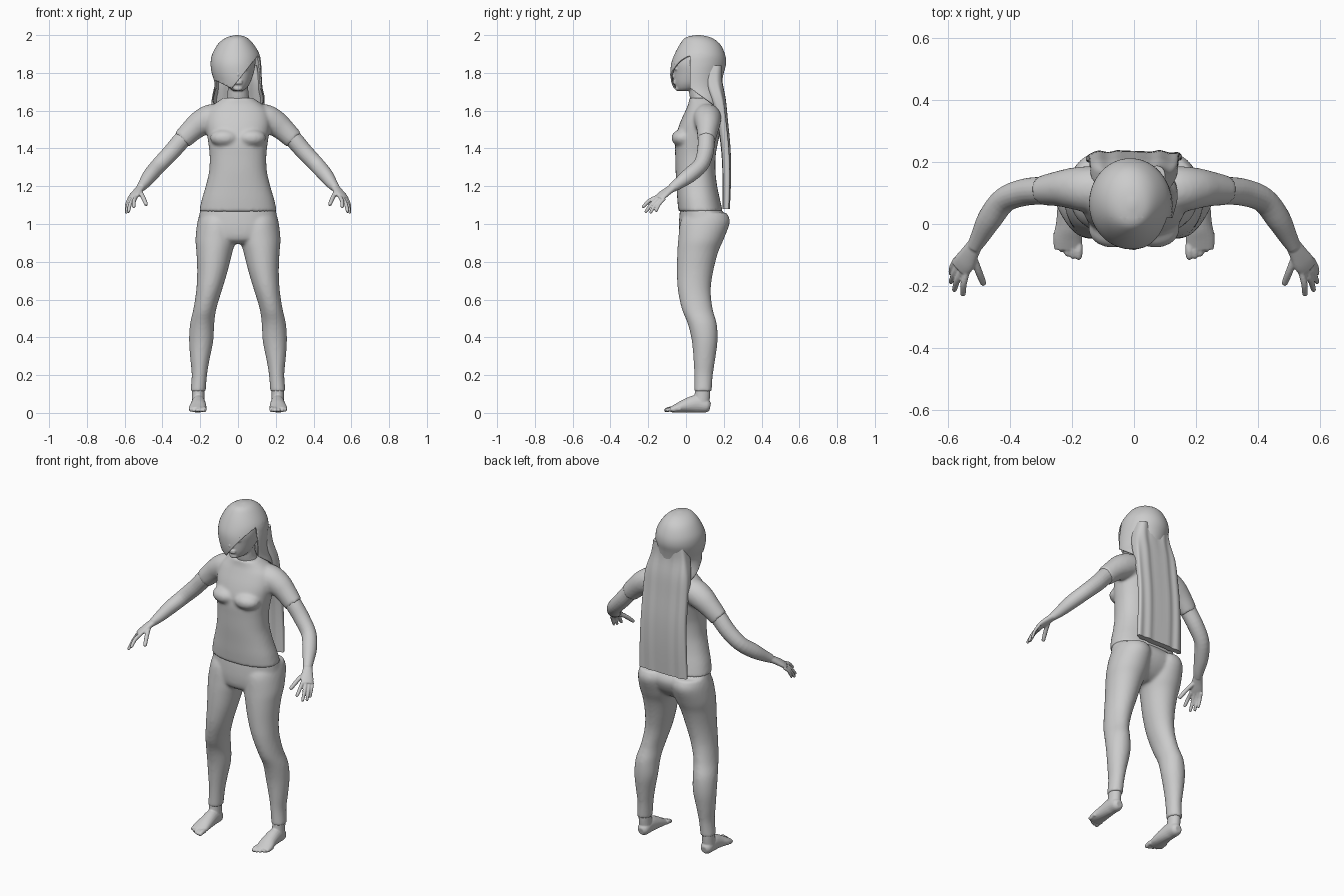
import bpy
import bmesh
from math import sin, cos, pi, copysign
from mathutils import Vector, Matrix

if "Cube" in bpy.data.objects:
    bpy.data.objects.remove(bpy.data.objects["Cube"], do_unlink=True)

grey = bpy.data.materials.new("plain_grey")
grey.use_nodes = True
grey.diffuse_color = (0.6, 0.6, 0.6, 1)
grey.node_tree.nodes["Principled BSDF"].inputs["Base Color"].default_value = (0.6, 0.6, 0.6, 1)


def refine(rows, steps=4):
    """Smooth spline through the rows of a section table."""
    out = []
    last = len(rows) - 1
    for i in range(last):
        a, b, c, d = (rows[min(max(j, 0), last)] for j in range(i - 1, i + 3))
        for k in range(steps):
            t = k / steps
            out.append([q + t / 2 * (r - p + t * (2 * p - 5 * q + 4 * r - s + t * (3 * (q - r) + s - p)))
                        for p, q, r, s in zip(a, b, c, d)])
    return out + [list(rows[last])]


def skin_rings(bm, rings, caps=(True, True)):
    loops = [[bm.verts.new(p) for p in ring] for ring in rings]
    n = len(loops[0])
    for low, high in zip(loops, loops[1:]):
        for i in range(n):
            j = (i + 1) % n
            bm.faces.new((low[i], low[j], high[j], high[i]))
    if caps[0]:
        bm.faces.new(loops[0])
    if caps[1]:
        bm.faces.new(loops[-1])


def power(v, p):
    return copysign(abs(v) ** p, v)


def loft(bm, rows, side=1, n=40, p=1.0, wave=0.0, caps=(True, True)):
    """Stack of level sections given as z, x min, x max, y min, y max."""
    rings = []
    for z, x0, x1, y0, y1 in refine(rows):
        ring = []
        for i in range(n):
            a = 2 * pi * i / n
            x = (x0 + x1) / 2 + (x1 - x0) / 2 * power(cos(a), p)
            y = (y0 + y1) / 2 + (y1 - y0) / 2 * power(sin(a), p)
            ring.append((side * x, y + wave * sin(x * 95), z))
        rings.append(ring)
    skin_rings(bm, rings, caps)


def tube(bm, rows, side=1, across=(0, 1, 0), n=20):
    """Limb along a path given as x, y, z, half width, half depth."""
    rows = refine(rows)
    pts = [Vector(r[:3]) for r in rows]
    rings = []
    for i, r in enumerate(rows):
        t = (pts[min(i + 1, len(pts) - 1)] - pts[max(i - 1, 0)]).normalized()
        u = Vector(across)
        u = (u - t * u.dot(t)).normalized()
        v = t.cross(u)
        ring = []
        for k in range(n):
            a = 2 * pi * k / n
            q = pts[i] + u * r[3] * cos(a) + v * r[4] * sin(a)
            ring.append((side * q.x, q.y, q.z))
        rings.append(ring)
    skin_rings(bm, rings)


def digit(bm, root, knuckle, tip, r, across):
    """Finger or toe with a rounded end."""
    tip = Vector(tip)
    end = tip + (tip - Vector(knuckle)).normalized() * r * 0.7
    tube(bm, [(*root, r, r), (*knuckle, r, r), (*tip, r * 0.85, r * 0.85),
              (*end, r * 0.4, r * 0.4)], across=across, n=12)


def ball(bm, centre, size):
    m = Matrix.Translation(centre) @ Matrix.Diagonal((*size, 1))
    bmesh.ops.create_uvsphere(bm, u_segments=24, v_segments=16, radius=1, matrix=m)


def finish(name, bm, voxel=0, relax=0, mirror=False):
    bmesh.ops.recalc_face_normals(bm, faces=bm.faces[:])
    for f in bm.faces:
        f.smooth = True
    mesh = bpy.data.meshes.new(name)
    bm.to_mesh(mesh)
    bm.free()
    mesh.materials.append(grey)
    ob = bpy.data.objects.new(name, mesh)
    bpy.context.collection.objects.link(ob)
    if voxel:
        m = ob.modifiers.new("blend", "REMESH")
        m.mode = "VOXEL"
        m.voxel_size = voxel
        m.use_smooth_shade = True
        m = ob.modifiers.new("relax", "SMOOTH")
        m.factor = 0.5
        m.iterations = relax
    if mirror:
        m = ob.modifiers.new("mirror", "MIRROR")
        m.use_mirror_merge = False
    return ob


# Shirt: torso, bust and sleeves blended together
bm = bmesh.new()
torso = [(1.065, .206, -.04, .195), (1.13, .192, -.046, .18), (1.2, .171, -.05, .165),
         (1.28, .153, -.055, .156), (1.36, .15, -.057, .157), (1.42, .156, -.058, .167),
         (1.48, .165, -.05, .18), (1.54, .172, -.03, .19), (1.6, .16, -.003, .19),
         (1.635, .125, .012, .175), (1.668, .08, .018, .145)]
loft(bm, [(z, -w, w, a, b) for z, w, a, b in torso], p=0.88)
for s in (1, -1):
    ball(bm, (s * .07, -.015, 1.455), (.078, .062, .048))
    tube(bm, [(.07, .11, 1.57, .07, .065), (.14, .112, 1.562, .075, .073),
              (.195, .115, 1.535, .068, .07), (.24, .114, 1.5, .058, .061),
              (.297, .108, 1.445, .048, .053)], side=s)
finish("shirt", bm, 0.009, 6)

# Trousers: hips and two legs
bm = bmesh.new()
hips = [(1.085, .198, -.03, .18), (1.03, .208, -.036, .215), (.97, .21, -.038, .2),
        (.92, .17, -.03, .16), (.895, .08, .0, .12)]
loft(bm, [(z, -w, w, a, b) for z, w, a, b in hips], p=0.9)
leg = [(1.06, .02, .2, .0, .215), (1.01, .008, .215, -.03, .232), (.92, .01, .225, -.041, .2),
       (.85, .03, .22, -.046, .17), (.75, .055, .216, -.048, .144), (.65, .085, .221, -.043, .131),
       (.55, .115, .236, -.022, .141), (.47, .126, .254, .01, .163), (.38, .131, .259, .031, .167),
       (.28, .151, .252, .04, .154), (.2, .164, .245, .044, .142), (.113, .171, .252, .044, .136)]
for s in (1, -1):
    loft(bm, leg, side=s)
finish("trousers", bm, 0.009, 5)

# Bare arms with hands
bm = bmesh.new()
tube(bm, [(.25, .112, 1.49, .046, .048), (.297, .108, 1.445, .045, .047),
          (.355, .102, 1.378, .044, .045), (.418, .078, 1.312, .041, .042),
          (.465, .018, 1.258, .041, .039), (.497, -.04, 1.214, .031, .03),
          (.517, -.075, 1.19, .025, .022)])
spread = (.55, .75, 0)
tube(bm, [(.51, -.062, 1.197, .024, .02), (.53, -.095, 1.175, .03, .018),
          (.548, -.125, 1.153, .036, .016), (.563, -.146, 1.135, .033, .012)], across=spread)
tips = [(.552, -.226, 1.092), (.58, -.212, 1.066), (.591, -.187, 1.062), (.592, -.158, 1.07)]
for i, tip in enumerate(tips):
    root = Vector((.54 + i * .012, -.155 + i * .014, 1.143 - i * .003))
    bend = root.lerp(Vector(tip), 0.5) + Vector((.004, -.003, .006))
    digit(bm, root, bend, tip, 0.0105 - 0.0006 * i, spread)
digit(bm, (.522, -.1, 1.175), (.503, -.15, 1.142), (.487, -.19, 1.105), 0.012, spread)
finish("arm_and_hand", bm, 0.004, 3, mirror=True)

# Bare feet with toes
bm = bmesh.new()
tube(bm, [(.211, .089, .16, .034, .04), (.211, .087, .1, .033, .041),
          (.211, .08, .04, .034, .042)], across=(1, 0, 0))
tube(bm, [(.21, .128, .032, .018, .02), (.21, .11, .036, .033, .035), (.21, .06, .048, .037, .047),
          (.21, .0, .038, .042, .037), (.214, -.045, .026, .047, .025),
          (.214, -.082, .017, .044, .014)], across=(1, 0, 0))
for i in range(5):
    x = .179 + i * .018
    y = -.106 + i * i * .0024
    digit(bm, (x, y + .04, .02), (x, y + .02, .02), (x, y, .014), 0.0135 - 0.001 * i, (1, 0, 0))
finish("foot", bm, 0.004, 3, mirror=True)

# Head, neck and facial features
bm = bmesh.new()
skull = [(1.705, .025, -.04, .03), (1.72, .046, -.052, .08), (1.75, .066, -.06, .12),
         (1.8, .083, -.064, .155), (1.85, .092, -.066, .17), (1.9, .086, -.045, .165),
         (1.95, .05, .01, .12)]
loft(bm, [(z, -w, w, a, b) for z, w, a, b in skull])
tube(bm, [(0, .085, 1.6, .07, .075), (0, .08, 1.66, .058, .062), (0, .07, 1.7, .054, .055),
          (0, .065, 1.77, .054, .055)])
tube(bm, [(0, -.058, 1.84, .009, .008), (0, -.069, 1.81, .011, .01),
          (0, -.072, 1.788, .013, .015), (0, -.062, 1.778, .008, .012)], n=12)
for z in (1.757, 1.745):
    ball(bm, (0, -.06, z), (.024, .011, .006))
ball(bm, (0, -.044, 1.718), (.024, .014, .014))
for s in (1, -1):
    ball(bm, (s * .035, -.053, 1.822), (.017, .009, .009))
    ball(bm, (s * .037, -.052, 1.847), (.026, .014, .007))
finish("head", bm, 0.005, 3)

# Hair cap with a swept fringe, cut open around the face
bm = bmesh.new()
cap = [(2.0, -.012, .002, .055, .075), (1.988, -.06, .045, .0, .13), (1.955, -.104, .08, -.03, .178),
       (1.9, -.136, .113, -.06, .206), (1.85, -.145, .122, -.078, .212), (1.8, -.139, .125, -.082, .2),
       (1.75, -.125, .127, -.078, .19), (1.71, -.128, .132, -.065, .19), (1.66, -.14, .144, -.04, .202),
       (1.6, -.144, .147, -.02, .21)]
loft(bm, cap, n=72, caps=(True, False))
cuts = [((-.035, 0, 1.715), (1, 0, -.8)), ((0, .02, 0), (0, 1, 0)),
        ((-.03, 0, 1.715), (.5, 0, 1)), ((0, .02, 1.72), (0, .7, 1))]
for co, no in cuts:
    bmesh.ops.bisect_plane(bm, geom=bm.verts[:] + bm.edges[:] + bm.faces[:],
                           plane_co=co, plane_no=no)


def above(point, cut):
    return (point - Vector(cut[0])).dot(Vector(cut[1])) > 0


gone = []
for f in bm.faces:
    c = f.calc_center_median()
    fringe, side, hem, slope = (above(c, cut) for cut in cuts)
    if (side and not slope) or (not side and (fringe or not hem)):
        gone.append(f)
bmesh.ops.delete(bm, geom=gone, context="FACES")
hair = finish("hair_cap", bm)
shell = hair.modifiers.new("thickness", "SOLIDIFY")
shell.thickness = 0.008
shell.offset = -1

# Long hair falling down the back
bm = bmesh.new()
fall = [(1.84, .1, .1, .19), (1.76, .117, .1, .19), (1.66, .139, .13, .208), (1.55, .143, .165, .219),
        (1.4, .145, .188, .233), (1.25, .15, .196, .236), (1.08, .155, .196, .23)]
loft(bm, [(z, -w, w, a, b) for z, w, a, b in fall], n=96, p=0.5, wave=0.003)
finish("long_hair", bm)
for ob in bpy.context.selected_objects:
    ob.select_set(False)
long_hair = bpy.data.objects["long_hair"]
long_hair.select_set(True)
bpy.context.view_layer.objects.active = long_hair
bpy.ops.object.shade_smooth_by_angle()
